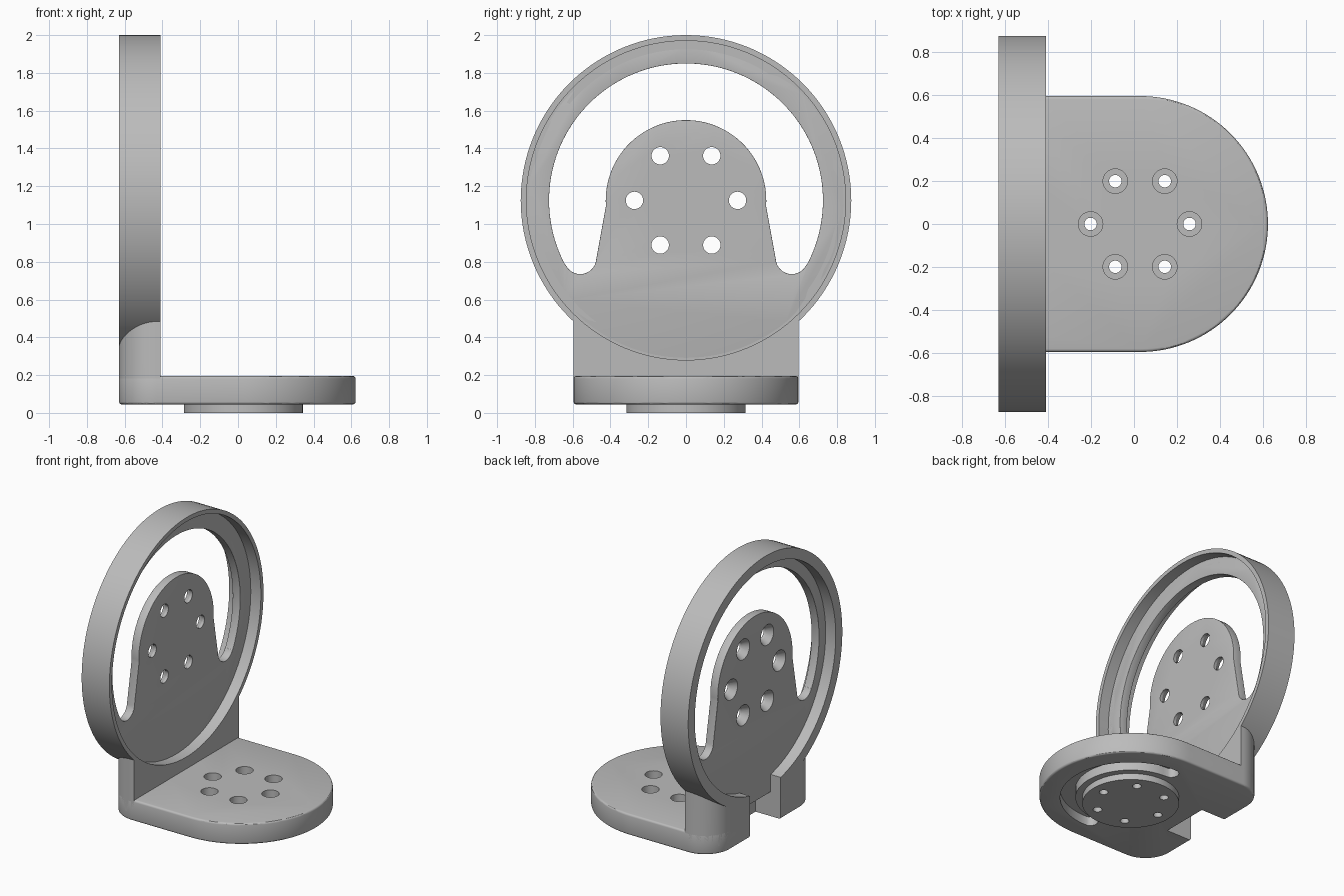
import bpy
import bmesh
from math import cos, sin, radians, pi
from mathutils import Matrix

if "Cube" in bpy.data.objects:
    bpy.data.objects.remove(bpy.data.objects["Cube"])

grey = bpy.data.materials.new("plain_grey")
grey.use_nodes = True
COLOUR = (0.5, 0.5, 0.5, 1)
grey.diffuse_color = COLOUR
grey.node_tree.nodes["Principled BSDF"].inputs["Base Color"].default_value = COLOUR

HUB = 1.125              # height of the ring centre
MID = 0.028              # x of the base hole circle
BACK, FRONT = -0.63, -0.41
HALF = 0.595             # half width of the base


def finish(bm, name):
    bmesh.ops.recalc_face_normals(bm, faces=bm.faces)
    mesh = bpy.data.meshes.new(name)
    bm.to_mesh(mesh)
    bm.free()
    mesh.materials.append(grey)
    obj = bpy.data.objects.new(name, mesh)
    bpy.context.collection.objects.link(obj)
    return obj


def arc(cx, cy, r, a, b, n=24):
    angles = [radians(a + (b - a) * i / n) for i in range(n + 1)]
    return [(cx + r * cos(t), cy + r * sin(t)) for t in angles]


def prism(name, points, lo, hi, axis="z"):
    """Extrude an outline along z, or a (y, z) outline along x."""
    bm = bmesh.new()
    place = (lambda u, v, w: (u, v, w)) if axis == "z" else (lambda u, v, w: (w, u, v))
    low = [bm.verts.new(place(u, v, lo)) for u, v in points]
    high = [bm.verts.new(place(u, v, hi)) for u, v in points]
    bm.faces.new(low)
    bm.faces.new(high)
    for i in range(len(points)):
        j = (i + 1) % len(points)
        bm.faces.new((low[i], low[j], high[j], high[i]))
    return finish(bm, name)


def drum(name, u, v, lo, hi, r, r_end=None, axis="z", n=128):
    """Cylinder or cone along z at (x, y), or along x at (y, z)."""
    bm = bmesh.new()
    middle = (lo + hi) / 2
    if axis == "z":
        m = Matrix.Translation((u, v, middle))
    else:
        m = Matrix.Translation((middle, u, v)) @ Matrix.Rotation(pi / 2, 4, "Y")
    bmesh.ops.create_cone(bm, cap_ends=True, segments=n, radius1=r,
                          radius2=r if r_end is None else r_end,
                          depth=hi - lo, matrix=m)
    return finish(bm, name)


def box(name, x0, x1, y, z0, z1):
    return prism(name, [(x0, -y), (x1, -y), (x1, y), (x0, y)], z0, z1)


def apply(obj, mod):
    bpy.context.view_layer.objects.active = obj
    bpy.ops.object.modifier_apply(modifier=mod.name)


def cut(obj, cutter):
    cutter.hide_render = True
    mod = obj.modifiers.new("cut", "BOOLEAN")
    mod.operation = "DIFFERENCE"
    mod.solver = "EXACT"
    mod.object = cutter
    apply(obj, mod)
    bpy.data.objects.remove(cutter)


def soften(obj, width):
    mod = obj.modifiers.new("soften", "BEVEL")
    mod.width = width
    mod.segments = 3
    mod.limit_method = "ANGLE"
    mod.angle_limit = radians(40)
    apply(obj, mod)


def hole_circle(u, v, r):
    return arc(u, v, r, 0, 300, 5)


def cut_notch(obj):
    cut(obj, box("notch_low", -0.8, -0.43, 0.175, -0.1, 0.22))
    cut(obj, box("notch_high", -0.8, -0.55, 0.175, -0.1, 0.4))


# Base plate: round nose, rounded rear corners, soft edges
CORNER = 0.2
rear = (arc(BACK + CORNER, HALF - CORNER, CORNER, 90, 180)
        + arc(BACK + CORNER, CORNER - HALF, CORNER, 180, 270))
base = prism("base_plate", arc(MID, 0, HALF, -90, 90, 64) + rear, 0.045, 0.195)
soften(base, 0.014)

# Curved slot under the base
slot = (arc(MID, 0, 0.46, -86, 86, 40) + arc(MID, 0.41, 0.05, 90, 270, 12)[1:-1]
        + arc(MID, 0, 0.36, 86, -86, 40) + arc(MID, -0.41, 0.05, 90, 270, 12)[1:-1])
cut(base, prism("slot", slot, -0.1, 0.11))
cut_notch(base)

# Round boss below the base
boss = drum("bottom_boss", MID, 0, 0, 0.06, 0.315)

# Stepped screw holes through base and boss
for x, y in hole_circle(MID, 0, 0.23):
    cut(base, drum("bore", x, y, 0.1, 0.3, 0.057, n=32))
    for part in (base, boss):
        cut(part, drum("hole", x, y, -0.1, 0.3, 0.029, n=32))

# Upright block joining base and ring
block = prism("upright_block", [(FRONT, -HALF), (FRONT, HALF)] + rear, 0.1, 0.6)
cut(block, drum("clearance", 0, HUB, -0.8, 0, 0.86, axis="x"))
cut_notch(block)

# Ring with a wide front recess and a narrower back recess
ring = drum("ring", 0, HUB, BACK, FRONT, 0.875, axis="x")
cut(ring, drum("bore", 0, HUB, -0.8, 0, 0.80, axis="x"))
cut(ring, drum("front_recess", 0, HUB, -0.49, 0, 0.845, axis="x"))
cut_notch(ring)

# Face plate with a tongue framed by a crescent opening
plate = drum("face_plate", 0, HUB, -0.55, -0.49, 0.835, axis="x")
opening = (arc(0, HUB, 0.725, -28, 208, 96)
           + arc(-0.56, 0.82, 0.085, 205, 355)
           + arc(0, HUB, 0.425, 184, -4, 64)
           + arc(0.56, 0.82, 0.085, 185, 335))
cut(plate, prism("opening", opening, -0.8, 0, "x"))
soften(plate, 0.014)

# Countersunk screw holes in the tongue
for y, z in hole_circle(0, HUB, 0.273):
    cut(plate, drum("hole", y, z, -0.8, 0, 0.046, axis="x", n=32))
    cut(plate, drum("countersink", y, z, -0.56, -0.505, 0.08, 0.044, "x", 32))

# Smooth shading with crisp edges
for part in (base, boss, block, ring, plate):
    bpy.ops.object.select_all(action="DESELECT")
    part.select_set(True)
    bpy.context.view_layer.objects.active = part
    bpy.ops.object.shade_smooth_by_angle(angle=radians(30))
